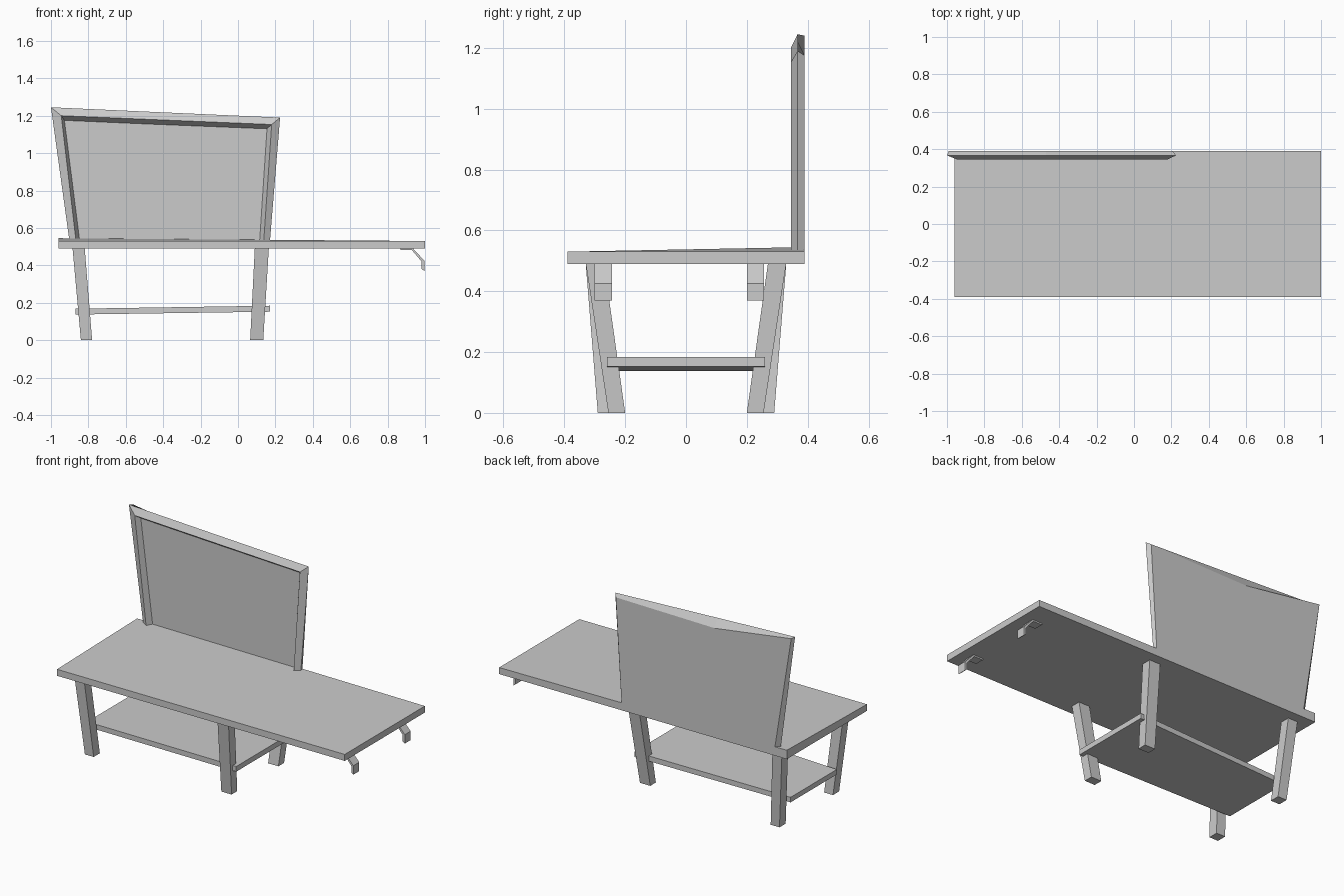
import bpy
import bmesh

if "Cube" in bpy.data.objects:
    bpy.data.objects.remove(bpy.data.objects["Cube"])

GREY = (0.6, 0.6, 0.6, 1.0)
mat = bpy.data.materials.new("plain grey")
mat.use_nodes = True
mat.diffuse_color = GREY
mat.node_tree.nodes["Principled BSDF"].inputs["Base Color"].default_value = GREY


def loft(name, rings):
    """Join equal-length point rings with side faces and cap both ends."""
    bm = bmesh.new()
    loops = [[bm.verts.new(p) for p in ring] for ring in rings]
    n = len(loops[0])
    for a, b in zip(loops, loops[1:]):
        for i in range(n):
            j = (i + 1) % n
            bm.faces.new((a[i], a[j], b[j], b[i]))
    bm.faces.new(loops[0][::-1])
    bm.faces.new(loops[-1])
    bmesh.ops.recalc_face_normals(bm, faces=bm.faces)
    mesh = bpy.data.meshes.new(name)
    bm.to_mesh(mesh)
    bm.free()
    mesh.materials.append(mat)
    obj = bpy.data.objects.new(name, mesh)
    bpy.context.collection.objects.link(obj)
    return obj


def rect(x0, x1, y0, y1, z):
    return [(x0, y0, z), (x1, y0, z), (x1, y1, z), (x0, y1, z)]


# Table top, with one back corner slightly lifted
top = rect(-0.96, 1.0, -0.39, 0.39, 0.53)
top[3] = (-0.96, 0.39, 0.545)
loft("table_top", [rect(-0.96, 1.0, -0.39, 0.39, 0.49), top])

# Splayed legs: the right pair stands a little wider than the left pair
for end, y in (("front", -1), ("back", 1)):
    loft(f"{end}_right_leg", [
        rect(-0.84, -0.78, y * 0.29, y * 0.23, 0),
        rect(-0.885, -0.82, y * 0.33, y * 0.27, 0.495)])
    loft(f"{end}_left_leg", [
        rect(0.065, 0.135, y * 0.255, y * 0.2, 0),
        rect(0.09, 0.165, y * 0.33, y * 0.27, 0.495)])

# Lower shelf, tapering and tilting slightly from end to end
loft("lower_shelf", [
    [(x, -y, z0), (x, y, z0), (x, y, z1), (x, -y, z1)]
    for x, y, z0, z1 in ((-0.87, 0.225, 0.137, 0.168), (0.17, 0.26, 0.152, 0.184))])


# Back board: flat back, bevelled rim and recessed panel
def board_ring(y, left_low, right_low, right_top, middle, left_top):
    points = [(left_low, 0.52), (right_low, 0.52), right_top, middle, left_top]
    return [(x, y, z) for x, z in points]


loft("back_board", [
    board_ring(0.39, -0.875, 0.165, (0.205, 1.175), (-0.47, 1.165), (-0.99, 1.24)),
    board_ring(0.367, -0.90, 0.17, (0.225, 1.19), (-0.47, 1.221), (-1.0, 1.245)),
    board_ring(0.345, -0.865, 0.137, (0.18, 1.153), (-0.47, 1.18), (-0.945, 1.2)),
    board_ring(0.38, -0.845, 0.115, (0.155, 1.13), (-0.47, 1.155), (-0.928, 1.175))])

# Bent strip hooks under the free end
outline = [(0.87, 0.491), (0.935, 0.491), (0.996, 0.425), (0.996, 0.37),
           (0.982, 0.38), (0.982, 0.42), (0.93, 0.481), (0.87, 0.481)]
for name, y0, y1 in (("front_hook", -0.3, -0.243), ("back_hook", 0.2, 0.257)):
    loft(name, [[(x, y, z) for x, z in outline] for y in (y0, y1)])
